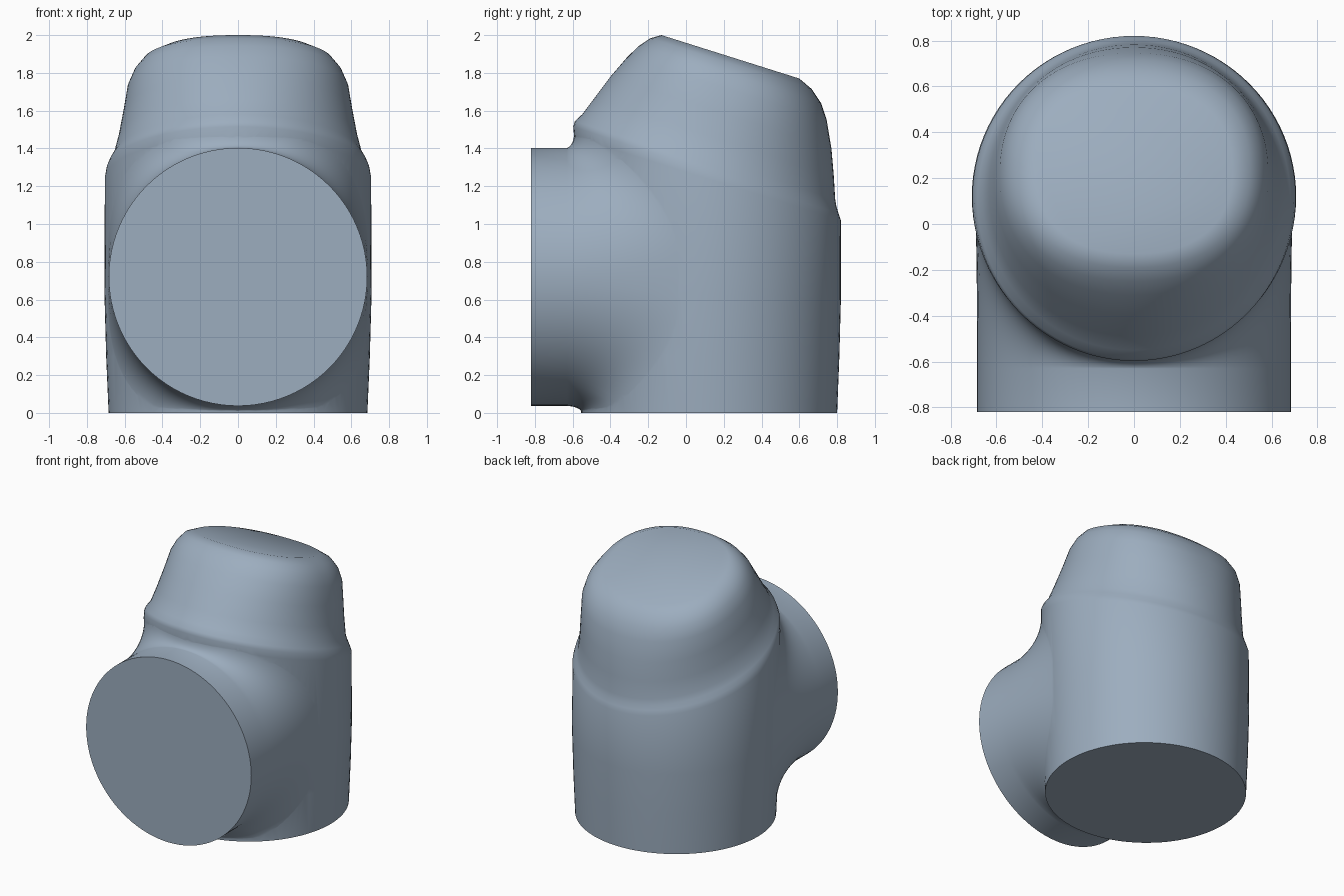
import bpy, bmesh
from math import sin, cos, pi, radians, copysign
from mathutils import Vector
from mathutils.bvhtree import BVHTree

if "Cube" in bpy.data.objects:
    bpy.data.objects.remove(bpy.data.objects["Cube"])

SEG = 96


def power(v, n):
    return copysign(abs(v) ** (2 / n), v)


def unit_ring(n):
    angles = [2 * pi * i / SEG for i in range(SEG)]
    return [(power(cos(a), n), power(sin(a), n)) for a in angles]


def loft(name, rings):
    bm = bmesh.new()
    loops = [[bm.verts.new(p) for p in ring] for ring in rings]
    for a, b in zip(loops, loops[1:]):
        for i in range(SEG):
            j = (i + 1) % SEG
            bm.faces.new((a[i], a[j], b[j], b[i]))
    bm.faces.new(loops[0][::-1])
    bm.faces.new(loops[-1])
    bmesh.ops.recalc_face_normals(bm, faces=bm.faces)
    mesh = bpy.data.meshes.new(name)
    bm.to_mesh(mesh)
    tree = BVHTree.FromBMesh(bm)
    bm.free()
    obj = bpy.data.objects.new(name, mesh)
    bpy.context.collection.objects.link(obj)
    return obj, tree


def body_ring(fy, fz, by, bz, rx, n=2):
    # tilted ring through a front point and a back point
    return [(rx * c, (fy + by) / 2 + s * (by - fy) / 2,
             (fz + bz) / 2 + s * (bz - fz) / 2) for c, s in unit_ring(n)]


# Upright body, tilted shoulder ridge and domed crown
body, tree = loft("elbow_body", [body_ring(*r) for r in (
    (-0.555, 0.00, 0.80, 0.00, 0.685),
    (-0.57, 0.30, 0.812, 0.30, 0.698),
    (-0.58, 0.65, 0.82, 0.60, 0.707),
    (-0.592, 1.46, 0.82, 1.02, 0.705),
    (-0.597, 1.515, 0.808, 1.055, 0.697),
    (-0.588, 1.545, 0.797, 1.09, 0.683),
    (-0.55, 1.58, 0.79, 1.13, 0.66),
    (-0.49, 1.66, 0.782, 1.26, 0.632, 2.05),
    (-0.40, 1.78, 0.77, 1.40, 0.607, 2.1),
    (-0.31, 1.885, 0.745, 1.55, 0.585, 2.2),
    (-0.25, 1.942, 0.715, 1.64, 0.553, 2.25),
    (-0.19, 1.983, 0.665, 1.715, 0.505, 2.3),
    (-0.13, 2.00, 0.60, 1.77, 0.43, 2.3),
)])


def on_body(x, z):
    # point on the front of the body
    hit = tree.ray_cast(Vector((x, -2, z)), Vector((0, 1, 0)))[0]
    return Vector((x, hit.y if hit else 0.12, z))


# Front port: a round collar, then a concave blend onto the body
rim = [Vector((0.684 * c, -0.63, 0.72 + 0.683 * s)) for c, s in unit_ring(2)]
foot = [on_body(0.69 * c, min(1.49, max(0.003, 0.72 + 0.80 * s)))
        for c, s in unit_ring(3)]
rings = [[p + Vector((0, -0.19, 0)) for p in rim], rim]
STEPS = 14
for k in range(1, STEPS + 1):
    t = k / STEPS
    ring = []
    for p, q in zip(rim, foot):
        bend = on_body(p.x, p.z).lerp((p + q) / 2, 0.25)
        ring.append(p.lerp(bend, t).lerp(bend.lerp(q, t), t)
                    + Vector((0, 0.004 * t, 0)))
    rings.append(ring)
rings.append([Vector((q.x * 0.9, max(q.y, -0.1) + 0.15, 0.72 + (q.z - 0.72) * 0.9))
              for q in foot])
port, _ = loft("front_port", rings)

# Join both parts into one shell
mod = body.modifiers.new("join_port", 'BOOLEAN')
mod.operation = 'UNION'
mod.solver = 'EXACT'
mod.object = port
bpy.context.view_layer.objects.active = body
body.select_set(True)
bpy.ops.object.modifier_apply(modifier=mod.name)
bpy.data.objects.remove(port)
bpy.ops.object.shade_smooth_by_angle(angle=radians(42))

# Blue-grey finish
mat = bpy.data.materials.new("blue_grey")
mat.diffuse_color = (0.335, 0.42, 0.52, 1)
mat.use_nodes = True
mat.node_tree.nodes["Principled BSDF"].inputs["Base Color"].default_value = mat.diffuse_color
body.data.materials.clear()
body.data.materials.append(mat)
for poly in body.data.polygons:
    poly.material_index = 0
